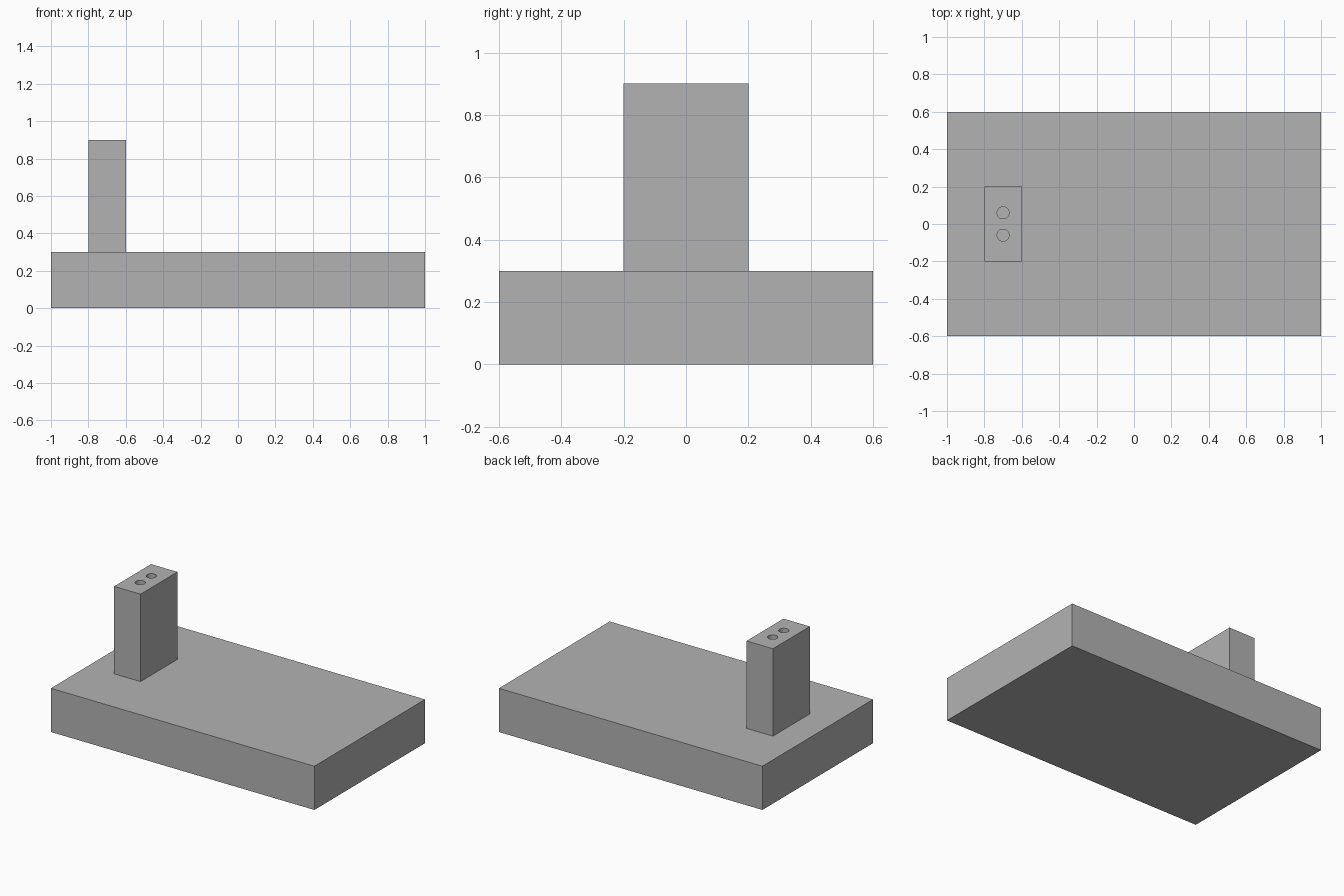
import bpy

cube = bpy.data.objects.get("Cube")
if cube:
    bpy.data.objects.remove(cube, do_unlink=True)

# Single grey finish
grey = bpy.data.materials.new("plain_grey")
grey.use_nodes = True
colour = (0.45, 0.45, 0.45, 1)
grey.diffuse_color = colour
grey.node_tree.nodes["Principled BSDF"].inputs["Base Color"].default_value = colour


def box(name, size, centre):
    bpy.ops.mesh.primitive_cube_add(size=1, location=centre)
    ob = bpy.context.object
    ob.name = name
    ob.scale = size
    bpy.ops.object.transform_apply(location=False, rotation=False, scale=True)
    ob.data.materials.append(grey)
    return ob


# Slab and upright block
base = box("base_slab", (2, 1.2, 0.3), (0, 0, 0.15))
post = box("upright_block", (0.2, 0.4, 0.6), (-0.7, 0, 0.6))

# Two round sockets sunk into the top of the block
for side, y in (("front", -0.06), ("back", 0.06)):
    bpy.ops.mesh.primitive_cylinder_add(
        vertices=32, radius=0.032, depth=0.4, location=(-0.7, y, 0.9))
    cutter = bpy.context.object
    cutter.name = side + "_socket_cutter"
    cutter.data.materials.append(grey)
    cutter.hide_render = True
    cutter.hide_set(True)
    cut = post.modifiers.new(side + "_socket", "BOOLEAN")
    cut.operation = "DIFFERENCE"
    cut.solver = "EXACT"
    cut.object = cutter

# Smooth socket walls, crisp box edges
bpy.ops.object.select_all(action="DESELECT")
post.select_set(True)
bpy.context.view_layer.objects.active = post
for mod in list(post.modifiers):
    bpy.ops.object.modifier_apply(modifier=mod.name)
bpy.ops.object.shade_smooth_by_angle()
